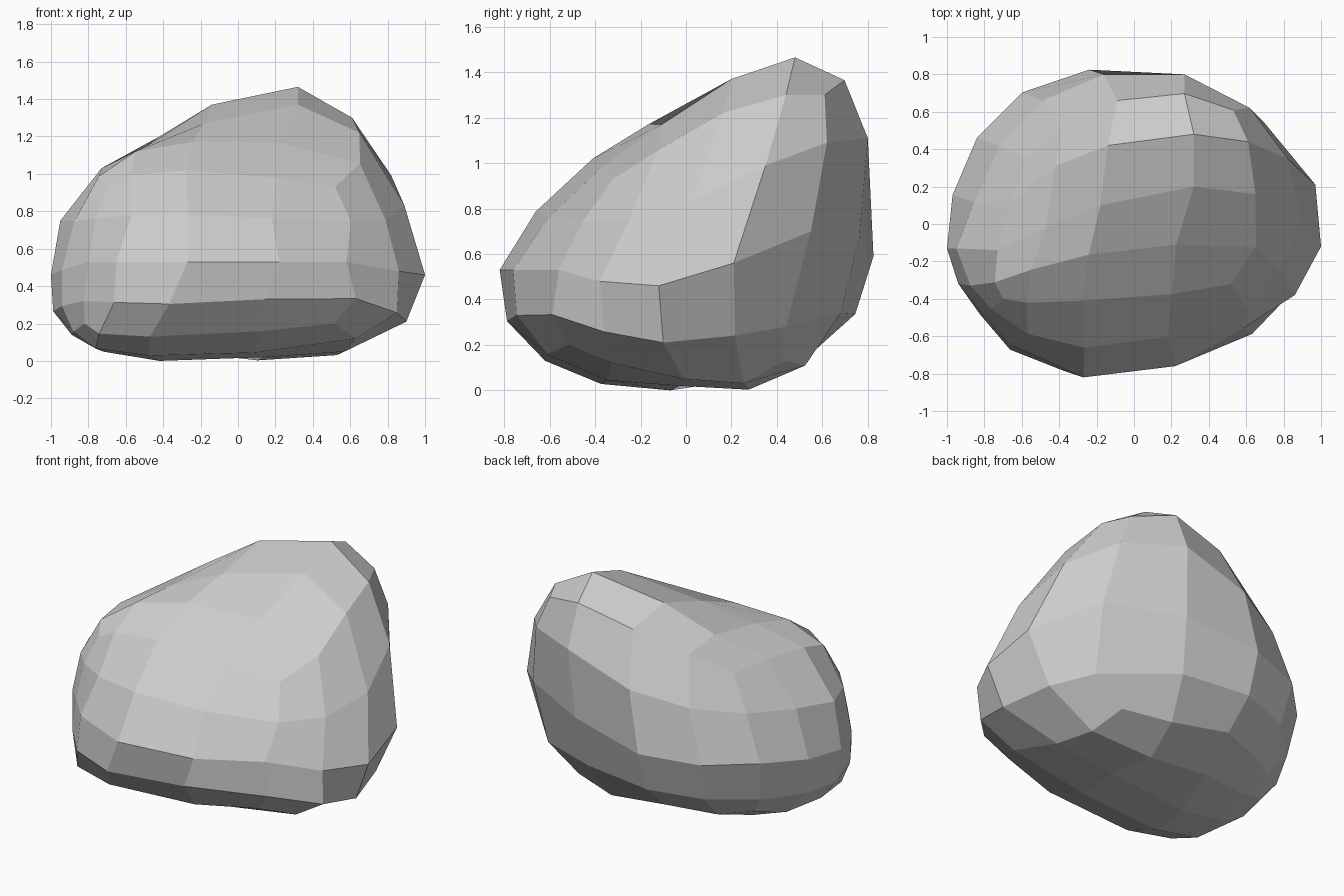
import bpy, bmesh
from mathutils import Vector

if "Cube" in bpy.data.objects:
    bpy.data.objects.remove(bpy.data.objects["Cube"])

# Three rings of surface points, left to right, front to back
bottom = [(-.82, -.45, .20), (-.47, -.62, .13), (.51, -.52, .20),
          (-.89, -.08, .14), (-.42, -.07, 0), (.57, -.01, .05),
          (-.72, .34, .17), (-.24, .56, .17), (.45, .43, .13)]
middle = [(-.80, -.48, .53), (-.27, -.82, .53), (.58, -.56, .53),
          (-1, -.13, .46), None, (1, -.12, .46),
          (-.84, .46, .55), (-.24, .825, .59), (.69, .55, .70)]
top = [(-.70, -.40, .92), (-.28, -.41, 1.02), (.52, -.32, .93),
       (-.73, -.14, 1.03), (-.18, .10, 1.27), (.65, .16, 1.22),
       (-.58, .35, 1.01), (-.09, .66, 1.28), (.53, .61, 1.30)]
layers = [bottom, middle, top]

# Chipped ridges and bumps: the nearest in-between vertex is moved here
chips = [(.32, .48, 1.465), (.61, .44, 1.30), (-.14, .42, 1.37), (.32, .20, 1.37),
         (-.42, .31, 1.20), (-.47, -.02, 1.16), (.22, -.76, .53), (-.65, -.65, .53),
         (.97, .21, .56), (.86, -.38, .48), (-.95, -.13, .75), (.27, .80, 1.11),
         (.66, .44, .28), (.90, -.10, .21), (.62, .62, 1.09), (.82, .35, .99),
         (.89, .03, .83), (.79, -.25, .75), (.14, -.03, .02)]

# Cube cage with a middle vertex on every edge and face
bm = bmesh.new()
bmesh.ops.create_cube(bm, size=2)
bmesh.ops.subdivide_edges(bm, edges=bm.edges[:], cuts=1, use_grid_fill=True)
target = {}
for v in bm.verts:
    x, y, z = (round(c) + 1 for c in v.co)
    target[v] = Vector(layers[z][3 * y + x])
for v in bm.verts:
    v.co = target[v]


def smoothed(v):
    """Where one subdivision step moves this cage vertex."""
    n = len(v.link_edges)
    f = sum((a.calc_center_median() for a in v.link_faces), Vector()) / n
    r = sum(((e.verts[0].co + e.verts[1].co) / 2 for e in v.link_edges), Vector()) / n
    return (f + 2 * r + (n - 3) * v.co) / n


# Push the cage out until the subdivided surface meets the points
for _ in range(7):
    moves = {v: target[v] - smoothed(v) for v in bm.verts}
    for v, d in moves.items():
        v.co += d
goals = list(target.values())

mesh = bpy.data.meshes.new("boulder")
bm.to_mesh(mesh)
bm.free()
rock = bpy.data.objects.new("boulder", mesh)
bpy.context.collection.objects.link(rock)
sub = rock.modifiers.new("round", 'SUBSURF')
sub.levels = sub.render_levels = 1
sub.use_limit_surface = False
bpy.context.view_layer.objects.active = rock
rock.select_set(True)
bpy.ops.object.modifier_apply(modifier=sub.name)

# Ring points sit exactly on their goals, the rest may be chipped
verts = list(rock.data.vertices)
for g in goals + [Vector(c) for c in chips]:
    v = min(verts, key=lambda w: (w.co - g).length)
    v.co = g
    verts.remove(v)

# Stand on the ground, keep faces flat
low = min(v.co.z for v in rock.data.vertices)
for v in rock.data.vertices:
    v.co.z -= low
for p in rock.data.polygons:
    p.use_smooth = False
